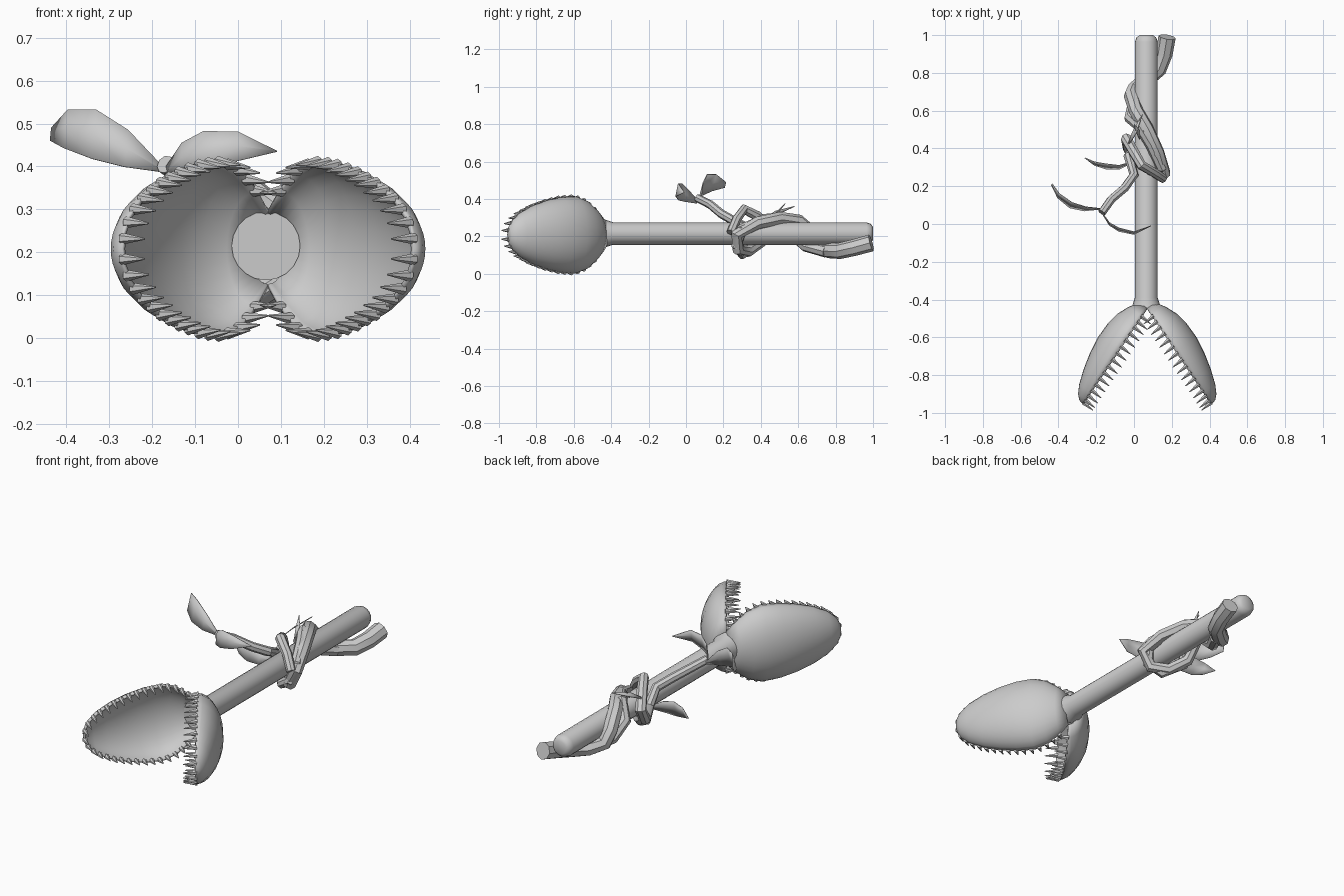
import bpy, bmesh, math
from mathutils import Vector, Matrix

if "Cube" in bpy.data.objects:
    bpy.data.objects.remove(bpy.data.objects["Cube"])

grey = bpy.data.materials.new("plain_grey")
grey.diffuse_color = (0.6, 0.6, 0.6, 1)
grey.use_nodes = True
grey.node_tree.nodes["Principled BSDF"].inputs["Base Color"].default_value = grey.diffuse_color
CX, CZ = 0.07, 0.208          # axis of the stem and the trap


def finish(ob, angle=40):
    if not ob.data.materials:
        ob.data.materials.append(grey)
    bpy.ops.object.select_all(action='DESELECT')
    ob.select_set(True)
    bpy.context.view_layer.objects.active = ob
    bpy.ops.object.shade_smooth_by_angle(angle=math.radians(angle))
    return ob


def make(name, bm, angle=40, thickness=0):
    bmesh.ops.remove_doubles(bm, verts=bm.verts, dist=0.0004)
    bmesh.ops.recalc_face_normals(bm, faces=bm.faces)
    me = bpy.data.meshes.new(name)
    bm.to_mesh(me)
    bm.free()
    ob = bpy.data.objects.new(name, me)
    bpy.context.collection.objects.link(ob)
    finish(ob, angle)
    if thickness:
        mod = ob.modifiers.new("thickness", 'SOLIDIFY')
        mod.thickness = thickness
        mod.offset = 0
    return ob


def grid(bm, rows):
    vs = [[bm.verts.new(p) for p in row] for row in rows]
    for a, b in zip(vs, vs[1:]):
        for i in range(len(a) - 1):
            bm.faces.new((a[i], a[i + 1], b[i + 1], b[i]))


# stem: lathed around the y axis, flared where the trap begins
bm = bmesh.new()
profile = [(0, -.45), (.08, -.45), (.06, -.39), (.06, .965), (.052, .988), (.035, 1.0), (0, 1.0)]
grid(bm, [[(CX - .005 + r * math.cos(k * math.tau / 20), y, CZ + .007 + r * math.sin(k * math.tau / 20))
           for k in range(21)] for r, y in profile])
make("stem", bm)

# trap lobes: half-ellipse sections (distance, half height, depth) along a slanted rim
SECTIONS = [(0, .085, .052), (.05, .135, .085), (.11, .18, .112), (.18, .203, .126),
            (.27, .198, .129), (.36, .18, .118), (.45, .152, .098), (.53, .113, .073),
            (.575, .075, .05), (.597, .04, .028), (.605, 0, 0)]


def rim_point(t, half, side):
    return Vector((CX + side * .556 * t, -.45 - .831 * t, CZ + half))


for side, label in ((1, "right"), (-1, "left")):
    out = Vector((side * .831, .556, 0))
    bm = bmesh.new()
    rows = []
    for t, h, d in SECTIONS:
        row = []
        for k in range(15):
            a = math.pi * (k / 14 - .5)
            row.append(rim_point(t, h * math.sin(a), side) + out * d * math.cos(a))
        rows.append(row)
    grid(bm, rows)
    make(label + "_lobe", bm, 50, .01)

    # teeth: evenly spaced spikes along the rim, pointing across the mouth
    bm = bmesh.new()
    steps = []
    for (t0, h0, _), (t1, h1, _) in zip(SECTIONS[1:], SECTIONS[2:]):
        steps += [(t0 + (t1 - t0) * i / 40, h0 + (h1 - h0) * i / 40) for i in range(40)]
    travelled, due, previous = 0, 0, steps[0]
    for t, h in steps:
        travelled += math.hypot(t - previous[0], h - previous[1])
        previous = (t, h)
        if travelled < due:
            continue
        due += .042
        for flip in (1, -1):
            base = rim_point(t, h * flip, side)
            aim = (-out + Vector((0, -.12, -.12 * flip * h / .2))).normalized()
            spin = aim.to_track_quat('Z', 'Y').to_matrix().to_4x4()
            place = Matrix.Translation(base + aim * .026) @ spin
            bmesh.ops.create_cone(bm, cap_ends=True, segments=6, radius1=.014, radius2=.002,
                                  depth=.068, matrix=place)
    make(label + "_teeth", bm, 30)


# vines: tapered tubes with angular bends wound around the stem
def vine(name, points, r0, r1):
    cu = bpy.data.curves.new(name, 'CURVE')
    cu.dimensions = '3D'
    cu.bevel_depth = 1
    cu.bevel_resolution = 2
    cu.use_fill_caps = True
    sp = cu.splines.new('POLY')
    sp.points.add(len(points) - 1)
    for i, p in enumerate(points):
        sp.points[i].co = (*p, 1)
        sp.points[i].radius = r0 + (r1 - r0) * i / (len(points) - 1)
    ob = bpy.data.objects.new(name, cu)
    bpy.context.collection.objects.link(ob)
    bpy.ops.object.select_all(action='DESELECT')
    ob.select_set(True)
    bpy.context.view_layer.objects.active = ob
    bpy.ops.object.convert(target='MESH')
    finish(bpy.context.object)


vine("thick_vine", [(.175, .99, .165), (.16, .9, .14), (.13, .82, .122), (.06, .76, .125),
                    (0, .71, .15), (-.015, .68, .21), (.01, .6, .28), (.07, .5, .295),
                    (.125, .38, .27), (.16, .27, .21), (.12, .28, .13), (.04, .33, .12),
                    (-.03, .4, .17), (-.04, .45, .24), (0, .38, .31), (.04, .31, .345),
                    (.11, .27, .29), (.155, .24, .22)], .046, .024)
vine("leafy_vine", [(.07, .75, .12), (0, .64, .15), (-.02, .56, .22), (.03, .52, .3),
                    (.09, .42, .29), (.145, .3, .24), (.13, .27, .15), (.06, .3, .105),
                    (-.02, .38, .15), (-.03, .36, .23), (0, .26, .28), (-.05, .19, .32),
                    (-.12, .13, .37), (-.17, .06, .405)], .034, .022)


# leaves: curved thin blades, each row is centre x, y, z and half width
def leaf(name, rows, across):
    bm = bmesh.new()
    w = Vector(across)
    grid(bm, [[Vector(r[:3]) - w * r[3], Vector(r[:3]), Vector(r[:3]) + w * r[3]] for r in rows])
    make(name, bm, 40, .004)


leaf("long_leaf", [(-.17, .08, .39, .004), (-.26, .08, .442, .043), (-.335, .1, .475, .057),
                   (-.4, .15, .487, .045), (-.435, .21, .475, .015)], (.1, .25, 1))
leaf("front_leaf", [(-.17, .06, .385, .01), (-.13, 0, .42, .035), (-.08, -.03, .437, .045),
                    (0, -.048, .447, .034), (.09, -.01, .435, .001)], (0, .2, 1))
leaf("side_leaf", [(0, .33, .2, .004), (-.08, .3, .21, .035), (-.15, .305, .22, .045),
                   (-.21, .32, .22, .03), (-.26, .35, .215, .001)], (0, .3, 1))
leaf("upper_sprig", [(-.03, .42, .29, .004), (0, .48, .325, .016), (.045, .58, .36, .001)], (.6, -.3, .6))
leaf("lower_sprig", [(.03, .45, .29, .004), (.02, .49, .33, .014), (0, .53, .375, .001)], (.6, .5, .3))
